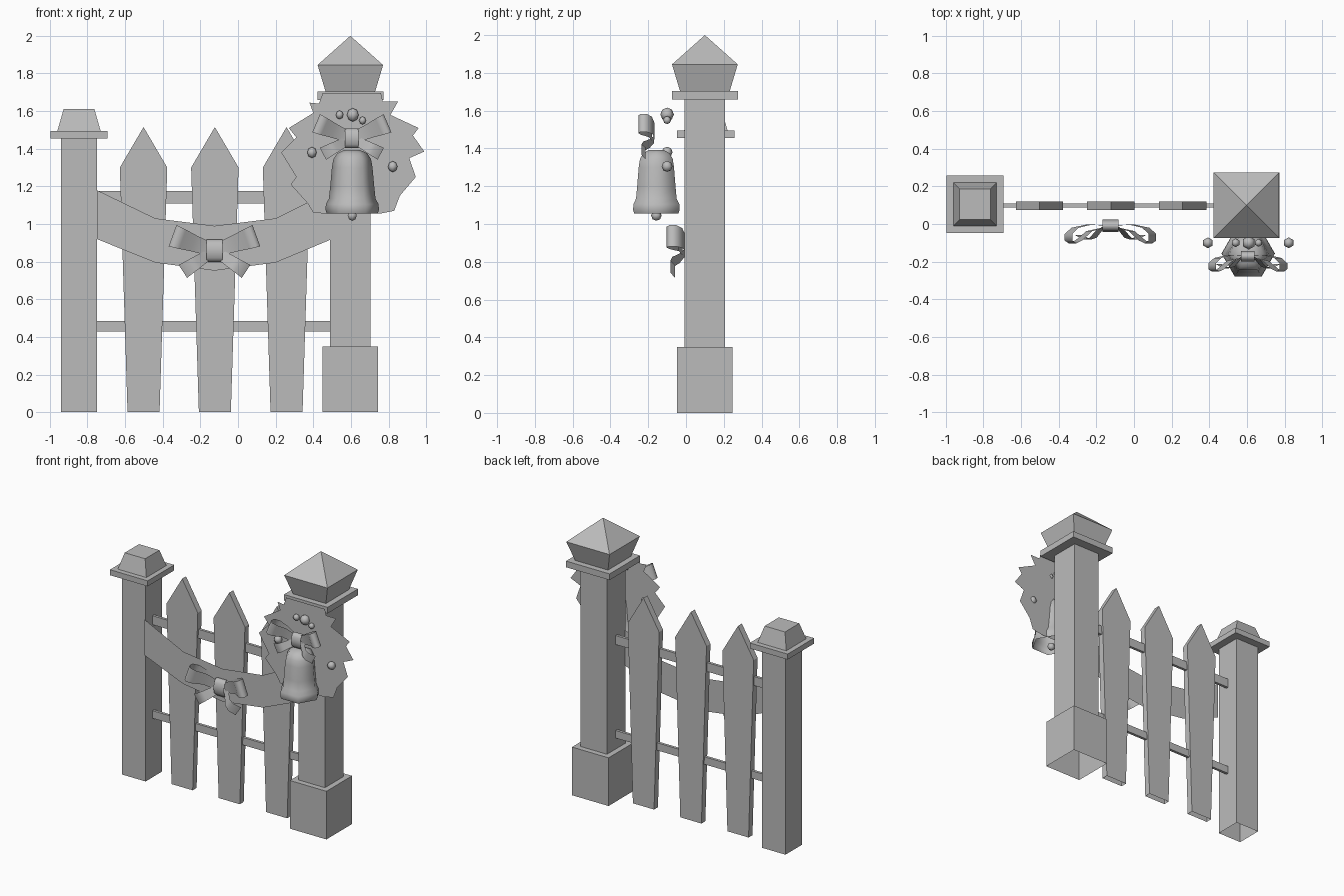
import bpy, bmesh, math
from mathutils import Vector

cube = bpy.data.objects.get("Cube")
if cube:
    bpy.data.objects.remove(cube, do_unlink=True)

grey = bpy.data.materials.new("plain_grey")
grey.use_nodes = True
grey.diffuse_color = (0.5, 0.5, 0.5, 1)
grey.node_tree.nodes["Principled BSDF"].inputs["Base Color"].default_value = (0.5, 0.5, 0.5, 1)


def add(name, verts, faces, smooth=False):
    mesh = bpy.data.meshes.new(name)
    mesh.from_pydata(verts, [], faces)
    mesh.materials.append(grey)
    mesh.polygons.foreach_set("use_smooth", [smooth] * len(mesh.polygons))
    obj = bpy.data.objects.new(name, mesh)
    bpy.context.collection.objects.link(obj)
    return obj


def stack(name, cx, cy, levels, closed=True):
    """Square sections (z, half width) joined upward."""
    verts, faces = [], []
    for z, h in levels:
        verts += [(cx + sx * h, cy + sy * h, z) for sx, sy in ((-1, -1), (1, -1), (1, 1), (-1, 1))]
    for k in range(len(levels) - 1):
        a = 4 * k
        faces += [(a + i, a + (i + 1) % 4, a + 4 + (i + 1) % 4, a + 4 + i) for i in range(4)]
    n = len(verts)
    faces.append((n - 4, n - 3, n - 2, n - 1))
    if closed:
        faces.append((3, 2, 1, 0))
    obj = add(name, verts, faces)
    bm = bmesh.new()
    bm.from_mesh(obj.data)
    bmesh.ops.remove_doubles(bm, verts=bm.verts, dist=0.0001)
    bm.to_mesh(obj.data)
    bm.free()


def slab(name, outline, y0, y1, skip=None):
    """Front outline (x, z) extruded from y0 to y1; edge number skip stays open."""
    n = len(outline)
    verts = [(x, y0, z) for x, z in outline] + [(x, y1, z) for x, z in outline]
    faces = [tuple(range(n)), tuple(reversed(range(n, 2 * n)))]
    faces += [((i + 1) % n, i, n + i, n + (i + 1) % n) for i in range(n) if i != skip]
    add(name, verts, faces)


def lathe(name, centre, profile, sides):
    """Profile (radius, z) turned around a vertical axis."""
    verts = [(centre[0] + r * math.cos(math.tau * i / sides),
              centre[1] + r * math.sin(math.tau * i / sides), z)
             for r, z in profile for i in range(sides)]
    faces = [(k * sides + i, k * sides + (i + 1) % sides,
              (k + 1) * sides + (i + 1) % sides, (k + 1) * sides + i)
             for k in range(len(profile) - 1) for i in range(sides)]
    faces.append(tuple(range(len(verts) - sides, len(verts))))
    add(name, verts, faces, True)


def berry(name, x, y, z, r):
    bm = bmesh.new()
    bmesh.ops.create_uvsphere(bm, u_segments=6, v_segments=4, radius=r)
    bmesh.ops.translate(bm, verts=bm.verts, vec=Vector((x, y, z)))
    obj = add(name, [], [])
    bm.to_mesh(obj.data)
    bm.free()
    obj.data.polygons.foreach_set("use_smooth", [True] * len(obj.data.polygons))


def ribbon(name, origin, scale, side, angle, path):
    """Strip along (distance, forward, half width) tilted in the front plane."""
    c, s = math.cos(angle), math.sin(angle)
    verts = []
    for d, f, w in path:
        for t in (w, -w):
            verts.append((origin[0] + side * scale * (d * c - t * s),
                          origin[1] - scale * f,
                          origin[2] + scale * (d * s + t * c)))
    faces = [(2 * i, 2 * i + 1, 2 * i + 3, 2 * i + 2) for i in range(len(path) - 1)]
    add(name, verts, faces, True)


LOOP = [(0.03, 0.01, 0.035), (0.12, 0.03, 0.045), (0.18, 0.08, 0.054), (0.215, 0.095, 0.058),
        (0.237, 0.08, 0.06), (0.237, 0.045, 0.06), (0.2, 0.012, 0.056), (0.12, -0.005, 0.045),
        (0.03, 0, 0.035)]
TAIL = [(0.02, 0, 0.025), (0.07, 0.025, 0.03), (0.11, 0.065, 0.034), (0.15, 0.075, 0.037),
        (0.2, 0.05, 0.041)]


def bow(name, origin, scale, loop_angle, tail_angle):
    for label, side in (("left", 1), ("right", -1)):
        ribbon(f"{name}_{label}_loop", origin, scale, side, loop_angle, LOOP)
        ribbon(f"{name}_{label}_tail", origin, scale, side, tail_angle, TAIL)
    # Knot: a flattened band around the middle
    verts, n = [], 10
    for x in (-0.042, 0.042):
        for i in range(n):
            a = math.tau * i / n
            verts.append((origin[0] + scale * x, origin[1] - scale * (0.002 + 0.033 * math.cos(a)),
                          origin[2] + scale * 0.063 * math.sin(a)))
    faces = [(i, (i + 1) % n, n + (i + 1) % n, n + i) for i in range(n)]
    add(f"{name}_knot", verts, faces, True)


# Small post with stepped cap
PX, PY = -0.845, 0.105
stack("small_post", PX, PY, [(0, 0.095), (1.455, 0.095)], closed=False)
stack("small_post_plate", PX, PY, [(1.455, 0.152), (1.495, 0.152)])
stack("small_post_cap", PX, PY, [(1.495, 0.115), (1.61, 0.082)])

# Large post with plinth and pointed cap
QX, QY = 0.597, 0.1
stack("large_post_plinth", QX, QY, [(0, 0.147), (0.35, 0.147)], closed=False)
stack("large_post", QX, QY, [(0.35, 0.107), (1.66, 0.107)])
stack("large_post_plate", QX, QY, [(1.66, 0.175), (1.705, 0.175)])
stack("large_post_cap", QX, QY, [(1.705, 0.132), (1.845, 0.174), (2.0, 0)])

# Pickets and rails
for i, x in enumerate((-0.502, -0.123, 0.258)):
    slab(f"picket_{i + 1}", [(x - 0.085, 0), (x + 0.085, 0), (x + 0.126, 1.3),
                             (x, 1.515), (x - 0.126, 1.3)], 0.075, 0.12, skip=0)
for name, z0, z1 in (("lower_rail", 0.43, 0.485), ("upper_rail", 1.11, 1.175)):
    slab(name, [(-0.75, z0), (0.5, z0), (0.5, z1), (-0.75, z1)], 0.088, 0.108)

# Draped garland: a flat swag between the posts
swag = [(-0.75, 1.18, 0.92), (-0.44, 1.03, 0.795), (-0.125, 0.99, 0.752),
        (0.2, 1.03, 0.795), (0.5, 1.18, 0.92)]
add("garland", [(x, 0.0, z) for x, top, low in swag for z in (top, low)],
    [(2 * i, 2 * i + 1, 2 * i + 3, 2 * i + 2) for i in range(len(swag) - 1)])
bow("garland_bow", (-0.125, -0.008, 0.857), 1.0, math.radians(20), math.radians(-33))

# Wreath: a flat jagged disc with a hanging band
jagged = [(0.47, 1.055), (0.755, 1.055), (0.83, 1.07), (0.86, 1.15), (0.945, 1.25),
          (0.91, 1.35), (0.99, 1.385), (0.93, 1.47), (0.96, 1.51), (0.81, 1.58),
          (0.85, 1.65), (0.77, 1.65), (0.76, 1.695), (0.45, 1.695), (0.43, 1.64),
          (0.38, 1.645), (0.4, 1.59), (0.27, 1.51), (0.31, 1.46), (0.23, 1.38),
          (0.31, 1.25), (0.28, 1.21), (0.37, 1.11), (0.4, 1.06)]
rim = len(jagged)
add("wreath", [(x, -0.088, z) for x, z in jagged] + [(0.61, -0.088, 1.38)],
    [(i, (i + 1) % rim, rim) for i in range(rim)])
add("wreath_band", [(x, -0.093, z) for x, z in ((0.53, 1.45), (0.705, 1.45), (0.705, 1.69), (0.53, 1.69))],
    [(0, 1, 2, 3)])
bow("wreath_bow", (0.605, -0.17, 1.455), 0.87, math.radians(23), math.radians(-28))

# Bell and clapper
lathe("bell", (0.607, -0.157), [(0.135, 1.055), (0.142, 1.075), (0.14, 1.105), (0.124, 1.135),
                                (0.117, 1.2), (0.108, 1.3), (0.1, 1.345), (0.08, 1.375),
                                (0.045, 1.392)], 6)
berry("bell_clapper", 0.607, -0.157, 1.045, 0.028)

# Berries
for i, (x, z, r) in enumerate([(0.54, 1.58, 0.023), (0.61, 1.58, 0.036), (0.662, 1.55, 0.021),
                               (0.393, 1.38, 0.029), (0.822, 1.305, 0.029)]):
    berry(f"berry_{i + 1}", x, -0.1, z, r)
